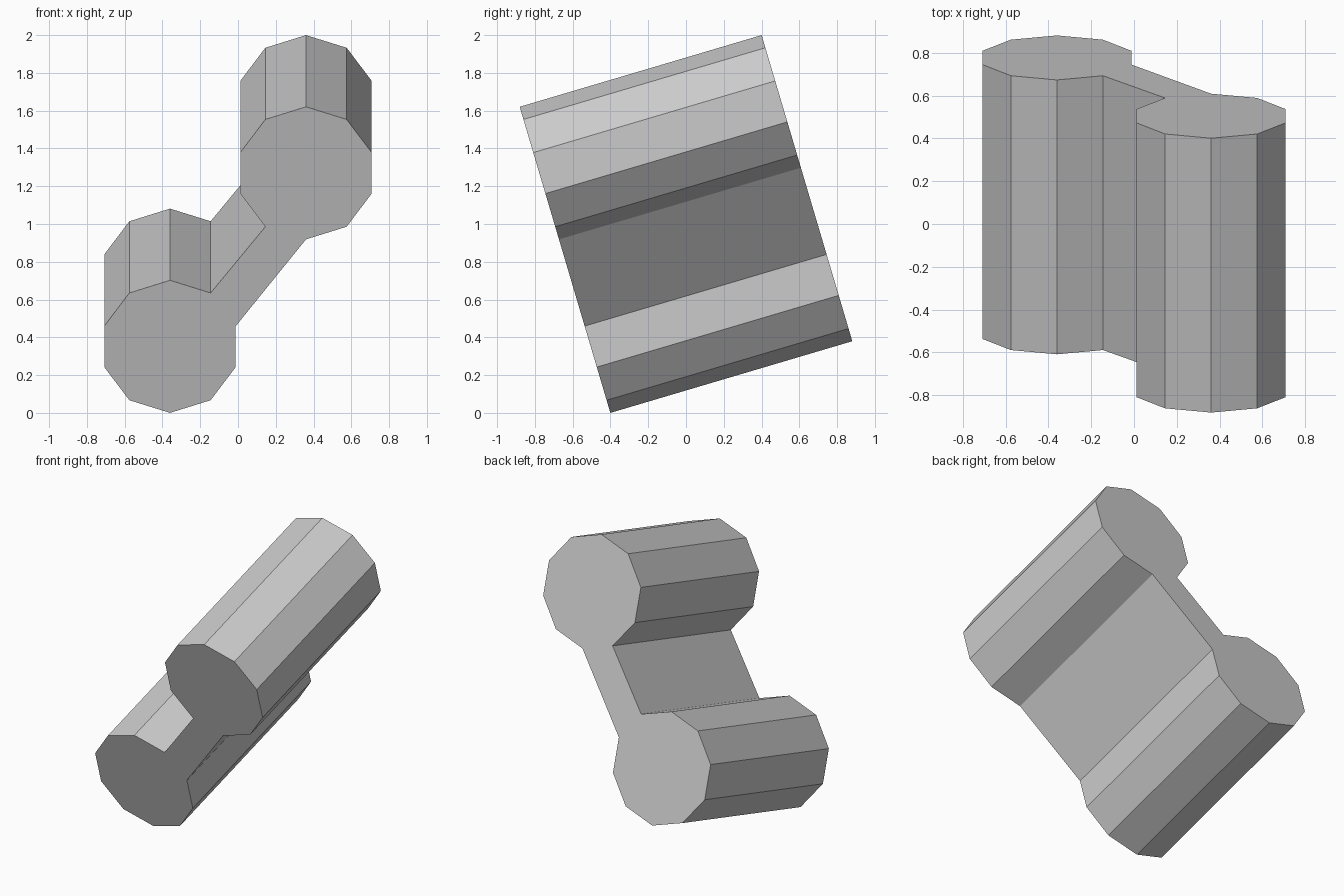
import bpy
import bmesh
from math import sin, cos, radians
from mathutils import Matrix

cube = bpy.data.objects.get("Cube")
if cube:
    bpy.data.objects.remove(cube, do_unlink=True)

RADIUS = 0.366          # corner radius of both ten-sided lobes
OFFSET = (0.36, 0.479)  # lobe centre, mirrored through the origin
LENGTH = 1.336
TILT = radians(16.5)


def lobe(cx, cz, start):
    """Corners of a ten-sided lobe, counter-clockwise from the start angle."""
    angles = [radians(start + 36 * i) for i in range(10)]
    return [(cx + RADIUS * cos(a), cz + RADIUS * sin(a)) for a in angles]


# Profile: two lobes whose open sides are joined by a slanted web
ox, oz = OFFSET
profile = lobe(-ox, -oz, 54) + lobe(ox, oz, 270)

# Extrude the profile along y, then tilt the bar up towards the back
bm = bmesh.new()
front = bm.faces.new([bm.verts.new((x, -LENGTH / 2, z)) for x, z in profile])
result = bmesh.ops.extrude_face_region(bm, geom=[front], use_keep_orig=True)
back_verts = [g for g in result["geom"] if isinstance(g, bmesh.types.BMVert)]
bmesh.ops.translate(bm, verts=back_verts, vec=(0, LENGTH, 0))
bmesh.ops.recalc_face_normals(bm, faces=bm.faces)
bm.transform(Matrix.Translation((0, 0, 1)) @ Matrix.Rotation(TILT, 4, "X"))

mesh = bpy.data.meshes.new("double_lobed_bar")
bm.to_mesh(mesh)
bm.free()
bar = bpy.data.objects.new("double_lobed_bar", mesh)
bpy.context.collection.objects.link(bar)

# Plain grey finish
grey = bpy.data.materials.new("light_grey")
grey.use_nodes = True
colour = (0.6, 0.6, 0.6, 1)
grey.diffuse_color = colour
grey.node_tree.nodes["Principled BSDF"].inputs["Base Color"].default_value = colour
mesh.materials.append(grey)
